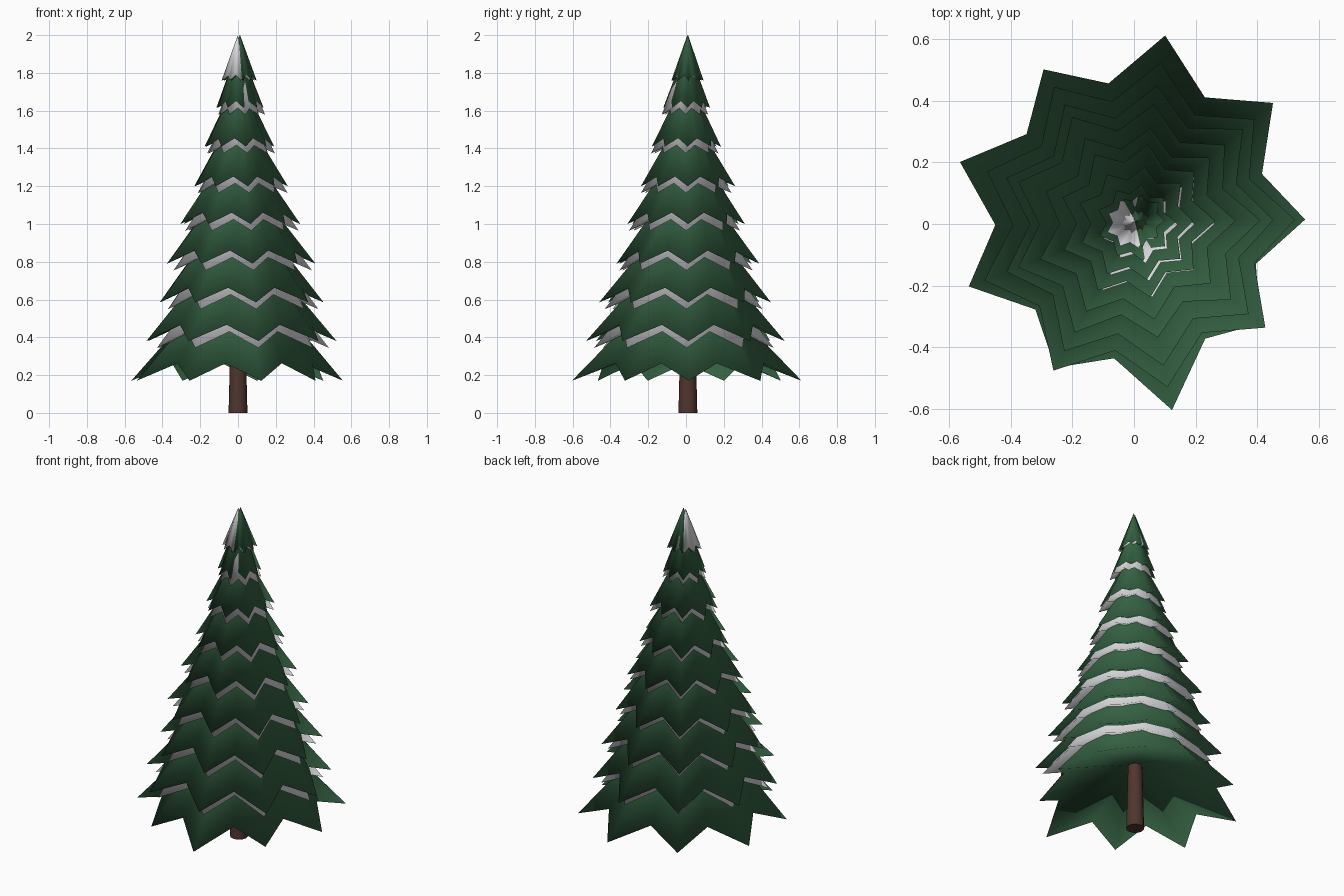
import bpy, bmesh, math, random

random.seed(4)
if "Cube" in bpy.data.objects:
    bpy.data.objects.remove(bpy.data.objects["Cube"], do_unlink=True)


def make_material(name, color):
    mat = bpy.data.materials.new(name)
    mat.use_nodes = True
    mat.diffuse_color = (*color, 1)
    bsdf = mat.node_tree.nodes["Principled BSDF"]
    bsdf.inputs["Base Color"].default_value = (*color, 1)
    bsdf.inputs["Roughness"].default_value = 0.8
    return mat


GREEN = make_material("needle green", (0.035, 0.12, 0.055))
SNOW = make_material("snow white", (0.8, 0.8, 0.83))
BROWN = make_material("bark brown", (0.08, 0.036, 0.027))
POINTS = 9


def add_object(name, bm, mat, sharp_angle):
    mesh = bpy.data.meshes.new(name)
    bm.to_mesh(mesh)
    bm.free()
    mesh.materials.append(mat)
    obj = bpy.data.objects.new(name, mesh)
    bpy.context.collection.objects.link(obj)
    bpy.ops.object.select_all(action="DESELECT")
    obj.select_set(True)
    bpy.context.view_layer.objects.active = obj
    bpy.ops.object.shade_smooth_by_angle(angle=math.radians(sharp_angle))
    return obj


def tip_factors(spread):
    return [random.uniform(1 - spread, 1 + spread) for _ in range(POINTS)]


def star_hem(radius, z, factors):
    """Hem outline as (angle, radius, height): low tips, raised notches."""
    hem = []
    lift = 0.02 + 0.125 * radius
    for i in range(POINTS):
        following = factors[(i + 1) % POINTS]
        angle = math.radians(1 + 40 * i)
        hem.append((angle, radius * factors[i], z))
        notch = 0.385 * (factors[i] + following) * radius
        hem.append((angle + math.radians(20), notch, z + lift))
    return hem


def skirt(name, hem, top_radius, top_z, center, mat):
    """Star-hemmed cone with a hollow underside, smooth across the hem."""
    bm = bmesh.new()
    cx, cy = center
    low, high = [], []
    for angle, r, z in hem:
        c, s = math.cos(angle), math.sin(angle)
        low.append(bm.verts.new((cx + r * c, cy + r * s, z)))
        high.append(bm.verts.new((cx + top_radius * c, cy + top_radius * s, top_z)))
    hollow = hem[0][2] + 0.43 * hem[0][1]
    middle = bm.verts.new((cx, cy, hollow))
    n = len(hem)
    for i in range(n):
        j = (i + 1) % n
        bm.faces.new((low[i], low[j], high[j], high[i]))
        bm.faces.new((low[j], low[i], middle))
    return add_object(name, bm, mat, 180)


# Branch tiers, each with a snow layer peeking out under its hem
radii = (0.58, 0.53, 0.46, 0.395, 0.32, 0.25, 0.19, 0.125)
heights = (0.17, 0.38, 0.585, 0.79, 1.0, 1.2, 1.41, 1.615)
first_tips = (0.95, 1.02, 1.06, 1.0, 1.04, 1.0, 0.93, 1.07, 0.9)
for k, (radius, z) in enumerate(zip(radii, heights)):
    factors = tip_factors(0.045) if k else first_tips
    hem = star_hem(radius, z, factors)
    collar = 0.3 * radius * (1 - (k / 8) ** 2)
    top = z + 0.45 - 0.02 * k
    skirt(f"branch_tier_{k + 1}", hem, collar, top, (0.005, 0.005), GREEN)
    if k:
        fit = 0.89 + 0.014 * k
        snow_hem = [(a, r * fit, h - 0.036) for a, r, h in hem]
        skirt(f"snow_layer_{k + 1}", snow_hem, collar * 0.9, top - 0.04,
              (0.014, -0.004), SNOW)

# Pointed crown, with snow lying on one side
crown = star_hem(0.088, 1.76, tip_factors(0.06))
skirt("crown_branches", crown, 0.001, 2.0, (0.01, 0.01), GREEN)
skirt("crown_snow", crown, 0.001, 1.995, (-0.002, 0.006), SNOW)

# Trunk
bm = bmesh.new()
bmesh.ops.create_cone(bm, cap_ends=True, segments=12, radius1=0.05,
                      radius2=0.04, depth=0.4)
bmesh.ops.translate(bm, verts=bm.verts, vec=(0, 0.01, 0.2))
add_object("trunk", bm, BROWN, 50)
